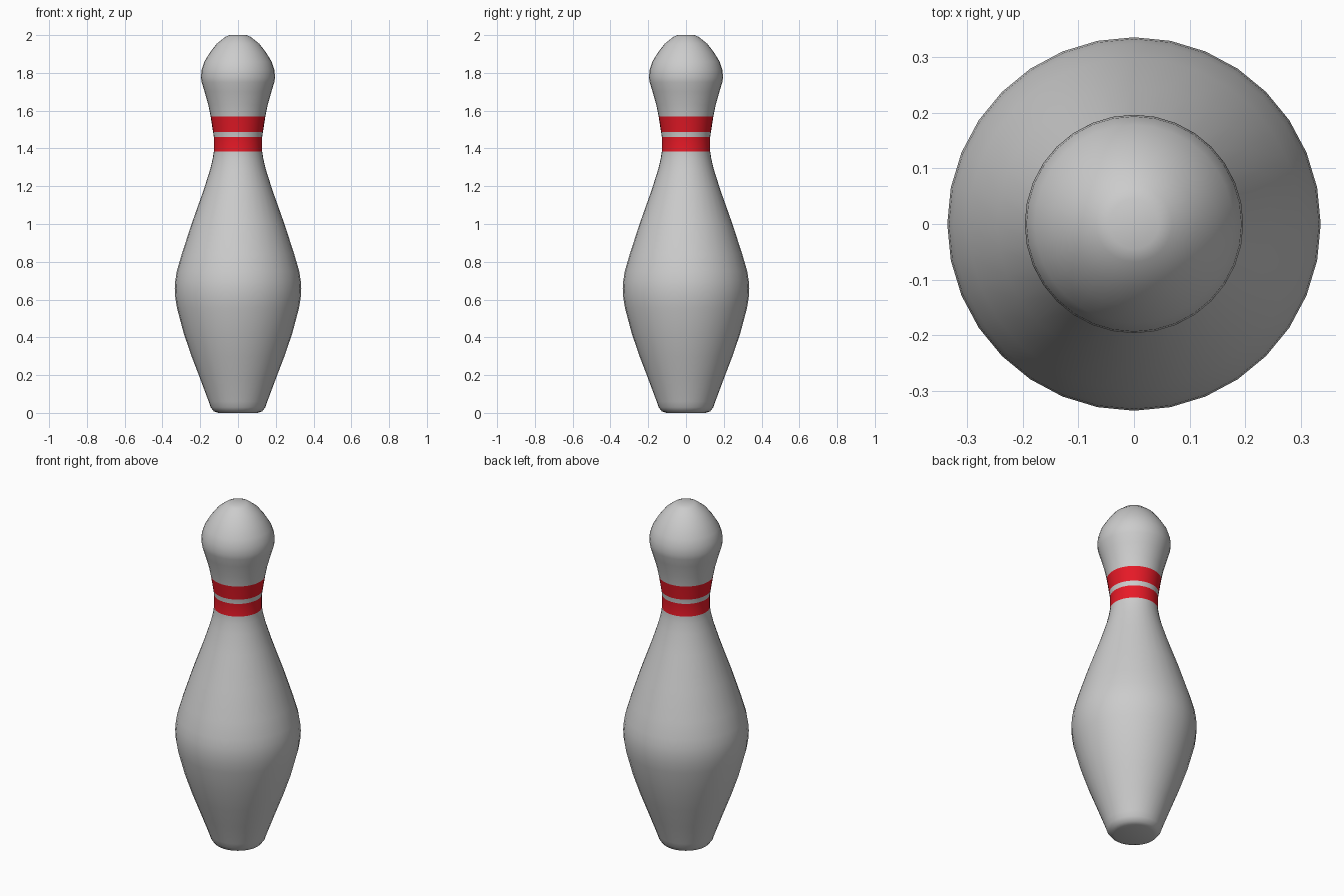
import bpy, bmesh, math

if "Cube" in bpy.data.objects:
    bpy.data.objects.remove(bpy.data.objects["Cube"])

SIDES = 32

# Silhouette from base to crown: (radius, height)
PROFILE = [
    (0.105, 0.0), (0.128, 0.008), (0.145, 0.03), (0.155, 0.06), (0.2, 0.18),
    (0.246, 0.30), (0.287, 0.42), (0.323, 0.555), (0.332, 0.61), (0.335, 0.66),
    (0.332, 0.70), (0.324, 0.75), (0.298, 0.84), (0.246, 1.0), (0.182, 1.18),
    (0.147, 1.29), (0.134, 1.345), (0.128, 1.385), (0.128, 1.46),
    (0.132, 1.487), (0.145, 1.57), (0.157, 1.63), (0.177, 1.70),
    (0.192, 1.75), (0.196, 1.775), (0.193, 1.815), (0.178, 1.86),
    (0.147, 1.91), (0.112, 1.955), (0.068, 1.99), (0.045, 2.0),
]
# Painted neck bands: start heights of the red rows
BANDS = (1.385, 1.487)


def material(name, color):
    mat = bpy.data.materials.new(name)
    mat.diffuse_color = color
    mat.use_nodes = True
    mat.node_tree.nodes["Principled BSDF"].inputs["Base Color"].default_value = mat.diffuse_color
    return mat


# Lathe the pin body
bm = bmesh.new()
rings = []
for r, z in PROFILE:
    angles = [2 * math.pi * i / SIDES for i in range(SIDES)]
    rings.append([bm.verts.new((r * math.cos(a), r * math.sin(a), z)) for a in angles])
for (r, z), low, high in zip(PROFILE, rings, rings[1:]):
    for i in range(SIDES):
        j = (i + 1) % SIDES
        face = bm.faces.new((low[i], low[j], high[j], high[i]))
        face.material_index = 1 if z in BANDS else 0

# Flat base and crown
bm.faces.new(rings[0][::-1])
bm.faces.new(rings[-1])
for face in bm.faces:
    face.smooth = True

mesh = bpy.data.meshes.new("bowling_pin")
bm.to_mesh(mesh)
bm.free()
mesh.materials.append(material("white_coat", (0.8, 0.8, 0.8, 1)))
mesh.materials.append(material("red_band", (0.8, 0.01, 0.02, 1)))
pin = bpy.data.objects.new("bowling_pin", mesh)
bpy.context.collection.objects.link(pin)
